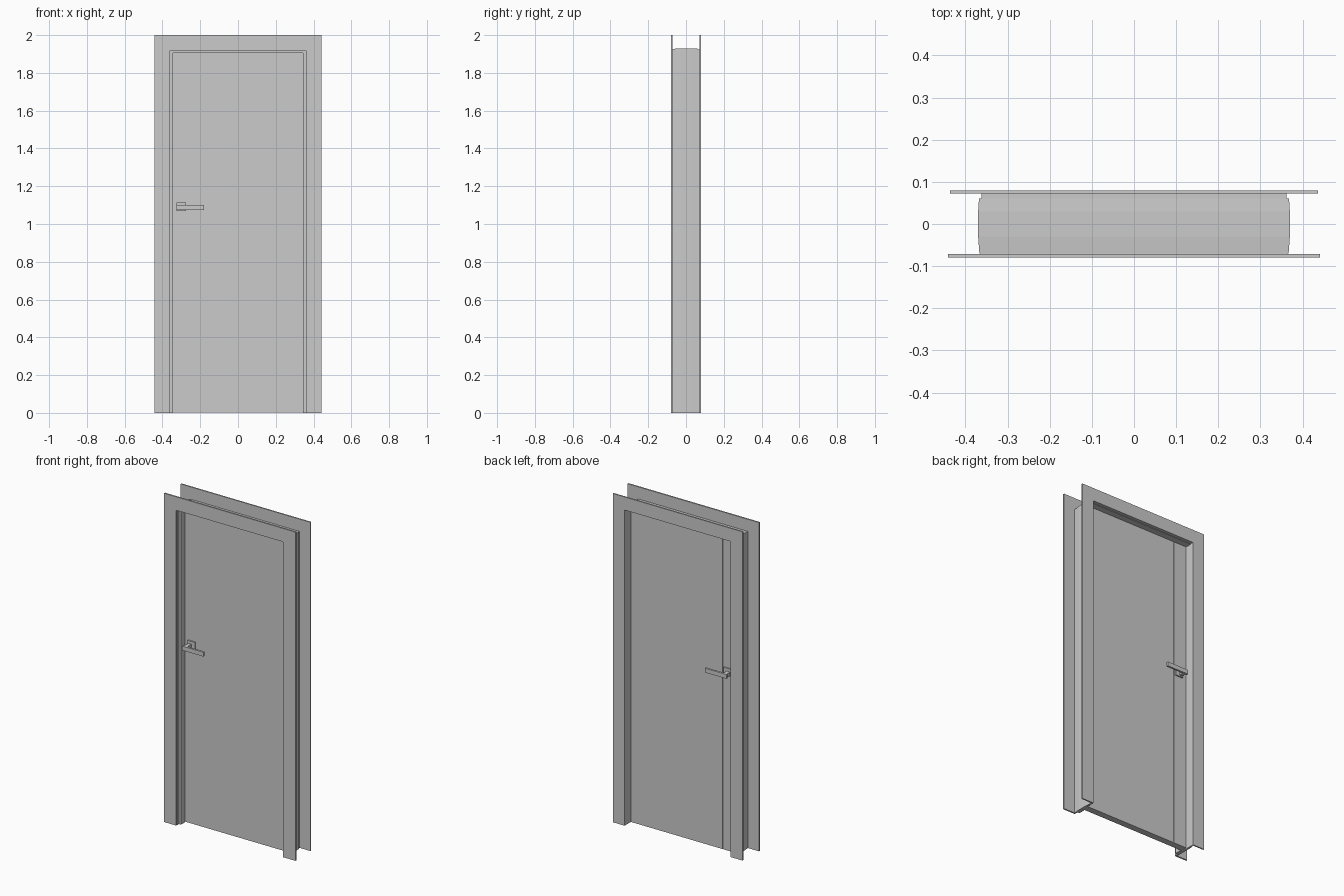
import bpy, bmesh

if "Cube" in bpy.data.objects:
    bpy.data.objects.remove(bpy.data.objects["Cube"])


def finish(name, bm):
    bmesh.ops.recalc_face_normals(bm, faces=bm.faces)
    me = bpy.data.meshes.new(name)
    bm.to_mesh(me)
    bm.free()
    ob = bpy.data.objects.new(name, me)
    bpy.context.collection.objects.link(ob)
    return ob


def box(name, x, y, z):
    """Box from (min, max) ranges."""
    bm = bmesh.new()
    bmesh.ops.create_cube(bm, size=1)
    for v in bm.verts:
        v.co = [r[0] + (c + 0.5) * (r[1] - r[0]) for c, r in zip(v.co, (x, y, z))]
    return finish(name, bm)


def surround(name, profile, rise=1.56):
    """Sweep an (x, y) profile up one side, over the head and down the other."""
    bm = bmesh.new()
    rings = []
    for side, head in ((-1, False), (-1, True), (1, True), (1, False)):
        rings.append([bm.verts.new((side * x, y, x + rise if head else 0))
                      for x, y in profile])
    n = len(profile)
    for a, b in zip(rings, rings[1:]):
        for i in range(n):
            j = (i + 1) % n
            bm.faces.new((a[i], a[j], b[j], b[i]))
    bm.faces.new(rings[0])
    bm.faces.new(rings[-1])
    return finish(name, bm)


# Casings on both wall faces, each with a thin tongue into the jamb
surround("front_casing", [(0.36, -0.08), (0.442, -0.08), (0.442, -0.071), (0.366, -0.071),
                          (0.366, -0.062), (0.36, -0.062)], 1.558)
surround("back_casing", [(0.357, 0.08), (0.437, 0.08), (0.437, 0.072), (0.362, 0.072),
                         (0.362, 0.056), (0.357, 0.056)], 1.563)

# Jamb lining with softened outer edges and a stop rib on the inside
surround("jamb", [(0.357, 0.06), (0.368, 0.06), (0.37, 0.03), (0.37, -0.03), (0.367, -0.07),
                  (0.359, -0.07), (0.359, -0.055), (0.345, -0.055), (0.345, -0.015),
                  (0.357, -0.015)])

# Door leaf: core plus face skins split by narrow grooves
TOP = 1.914
box("door_core", (-0.354, 0.354), (-0.013, 0.023), (0.003, TOP))
for name, y, cuts in (("front_skin", (-0.015, -0.013), (-0.354, -0.265, 0.354)),
                      ("back_skin", (0.023, 0.025), (-0.354, -0.265, 0.265, 0.354))):
    for a, b in zip(cuts, cuts[1:]):
        box(name, (a + 0.0008, b - 0.0008), y, (0.003, TOP))

# Lever handles on both faces: rose plate, neck and lever bar
for label, s, face in (("front", -1, -0.015), ("back", 1, 0.025)):
    def depth(a, b):
        return tuple(sorted((face + s * a, s * b)))
    box(label + "_rose", (-0.325, -0.275), depth(0, abs(face) + 0.008), (1.07, 1.115))
    box(label + "_neck", (-0.32, -0.298), depth(0.005, 0.066), (1.077, 1.098))
    box(label + "_lever", (-0.325, -0.18), tuple(sorted((s * 0.063, s * 0.075))), (1.074, 1.1))
